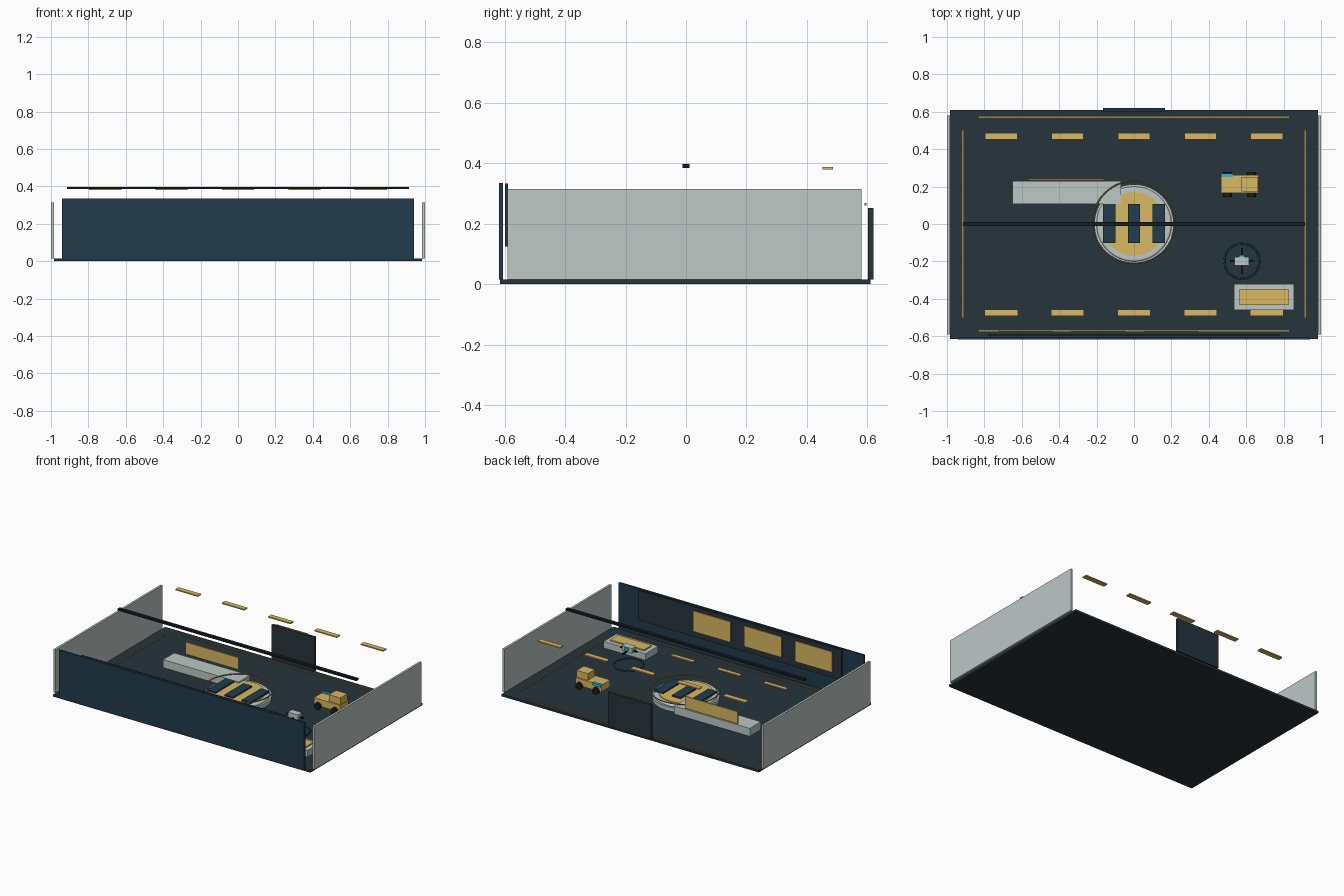
import bpy, math

if "Cube" in bpy.data.objects:
    bpy.data.objects.remove(bpy.data.objects["Cube"])


def mat(name, r, g, b):
    m = bpy.data.materials.new(name)
    m.diffuse_color = (r, g, b, 1)
    m.use_nodes = True
    m.node_tree.nodes["Principled BSDF"].inputs["Base Color"].default_value = m.diffuse_color
    return m


SLATE = mat("slate", .02, .034, .045)
NAVY = mat("navy", .015, .045, .073)
PALE = mat("pale", .51, .58, .56)
GOLD = mat("gold", .70, .48, .12)
TRIM = mat("trim", .36, .23, .06)
BLACK = mat("black", .008, .012, .016)
TEAL = mat("teal", .01, .09, .11)
CYAN = mat("cyan", .03, .5, .75)


def box(name, x0, x1, y0, y1, z0, z1, m):
    bpy.ops.mesh.primitive_cube_add(size=1, location=((x0+x1)/2, (y0+y1)/2, (z0+z1)/2))
    o = bpy.context.object
    o.name = name
    o.scale = (x1-x0, y1-y0, z1-z0)
    bpy.ops.object.transform_apply(location=False, rotation=False)
    o.data.materials.append(m)
    return o


def cyl(name, loc, r, h, m, rot=(0, 0, 0), n=48):
    bpy.ops.mesh.primitive_cylinder_add(vertices=n, radius=r, depth=h, location=loc, rotation=rot)
    o = bpy.context.object
    o.name = name
    o.data.materials.append(m)
    bpy.ops.object.shade_smooth_by_angle()
    return o


def ring(name, loc, r, t, m, n=64):
    bpy.ops.mesh.primitive_torus_add(major_radius=r, minor_radius=t, major_segments=n,
                                     minor_segments=8, location=loc)
    o = bpy.context.object
    o.name = name
    o.data.materials.append(m)
    bpy.ops.object.shade_smooth_by_angle()
    return o


# room shell
box("floor", -.985, .985, -.615, .61, 0, .015, SLATE)
box("left_wall", -1, -.985, -.59, .58, .015, .315, PALE)
box("right_wall", .985, 1, -.59, .58, .015, .315, PALE)
box("front_wall", -.94, .94, -.618, -.605, .015, .335, NAVY)
box("back_door", -.165, .165, .602, .62, .015, .252, SLATE)
box("door_sign", -.12, .12, .59, .597, .261, .269, TRIM)
box("ceiling_beam", -.915, .915, -.012, .012, .385, .398, BLACK)

# display board with three screens
box("display_board", -.78, .78, -.598, -.588, .125, .333, SLATE)
for i, x in enumerate((-.58, -.19, .2)):
    box(f"screen_{i}", x-.143, x+.143, -.576, -.567, .172, .314, GOLD)

# hanging lights at the back, floor strips at the front
for i in range(5):
    x = (i-2)*.355
    box(f"hanging_light_{i}", x-.086, x+.086, .452, .486, .38, .388, GOLD)
    box(f"floor_strip_{i}", x-.086, x+.086, -.488, -.461, .015, .021, GOLD)

# floor edge trim
for s in (-1, 1):
    box("long_trim", -.83, .83, s*.572-.004, s*.572+.004, .015, .02, TRIM)
    box("short_trim", s*.915-.004, s*.915+.004, -.5, .5, .015, .02, TRIM)

# round stage
cyl("stage_base", (0, 0, .028), .212, .026, PALE, n=64)
top = cyl("stage_tier", (0, 0, .046), .2, .02, PALE, n=64)
bev = top.modifiers.new("round", "BEVEL")
bev.width, bev.segments = .009, 4
cyl("stage_top", (0, 0, .055), .17, .014, GOLD, n=64)
for i, x in enumerate((-.133, 0, .133)):
    box(f"stage_panel_{i}", x-.033, x+.033, -.102, .107, .06, .072, NAVY)
ring("stage_halo", (0, .01, .08), .22, .004, TRIM)

# counter with screen
box("counter", -.65, -.07, .108, .23, .015, .07, PALE)
box("counter_screen", -.565, -.16, .233, .241, .083, .166, GOLD)

# small truck
box("truck_body", .465, .665, .165, .262, .035, .083, GOLD)
box("truck_cab", .575, .662, .174, .252, .083, .13, GOLD)
box("truck_window", .465, .53, .252, .27, .07, .088, CYAN)
for x in (.502, .63):
    for y in (.155, .268):
        cyl("truck_wheel", (x, y, .038), .023, .02, BLACK, (math.pi/2, 0, 0), 24)

# landing pad and drone
ring("landing_ring", (.577, -.198, .02), .094, .005, TEAL)
box("drone_body", .537, .615, -.222, -.176, .115, .15, PALE)
box("drone_lens", .562, .592, -.177, -.167, .128, .145, CYAN)
box("drone_arm_x", .512, .642, -.204, -.192, .122, .13, BLACK)
box("drone_arm_y", .571, .583, -.268, -.128, .115, .123, BLACK)

# display plinth
box("plinth", .535, .855, -.46, -.32, .015, .06, PALE)
box("plinth_top", .565, .825, -.432, -.348, .06, .069, GOLD)
